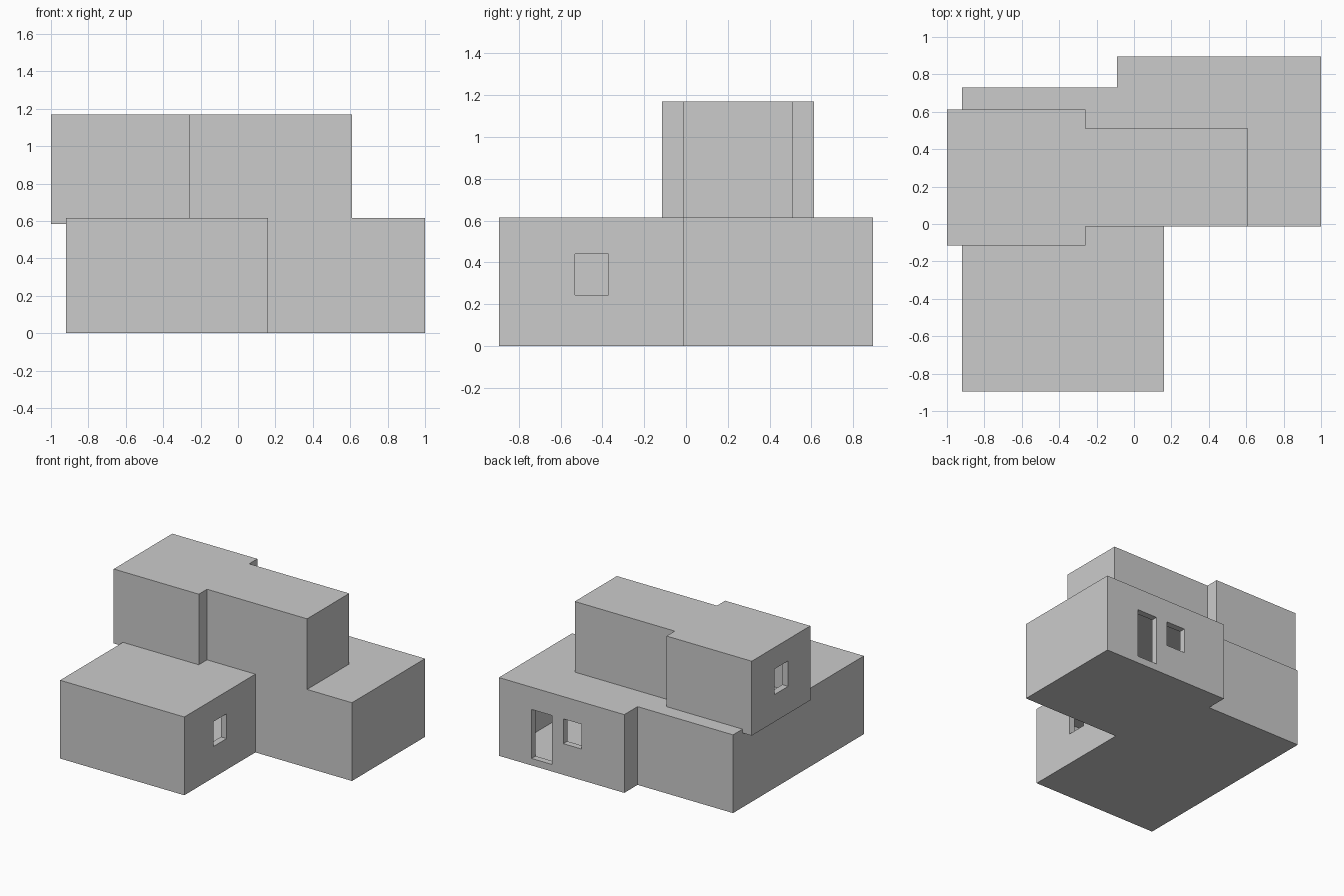
import bpy
import bmesh
from mathutils import Vector

if "Cube" in bpy.data.objects:
    bpy.data.objects.remove(bpy.data.objects["Cube"])

WALL = 0.05
LOWER = [(-0.92, -0.895), (0.16, -0.895), (0.16, -0.013), (1.0, -0.013),
         (1.0, 0.895), (-0.09, 0.895), (-0.09, 0.73), (-0.92, 0.73)]
UPPER = [(-1.0, -0.115), (-0.26, -0.115), (-0.26, -0.013), (0.61, -0.013),
         (0.61, 0.51), (-0.26, 0.51), (-0.26, 0.612), (-1.0, 0.612)]


def prism(name, outline, z0, z1):
    """Extrude a counter-clockwise floor plan from z0 to z1."""
    bm = bmesh.new()
    face = bm.faces.new([bm.verts.new((x, y, z0)) for x, y in outline])
    ext = bmesh.ops.extrude_face_region(bm, geom=[face])
    verts = [g for g in ext["geom"] if isinstance(g, bmesh.types.BMVert)]
    bmesh.ops.translate(bm, verts=verts, vec=(0, 0, z1 - z0))
    bmesh.ops.recalc_face_normals(bm, faces=bm.faces[:])
    mesh = bpy.data.meshes.new(name)
    bm.to_mesh(mesh)
    bm.free()
    obj = bpy.data.objects.new(name, mesh)
    bpy.context.collection.objects.link(obj)
    return obj


def inset(outline, t):
    """Shrink a counter-clockwise right-angled plan by the wall thickness."""
    pts = [Vector(p) for p in outline]
    result = []
    for i, p in enumerate(pts):
        a = (p - pts[i - 1]).normalized()
        b = (pts[(i + 1) % len(pts)] - p).normalized()
        result.append((p.x - t * (a.y + b.y), p.y + t * (a.x + b.x)))
    return result


def box(name, x0, x1, y0, y1, z0, z1):
    return prism(name, [(x0, y0), (x1, y0), (x1, y1), (x0, y1)], z0, z1)


def combine(target, tool, operation):
    """Apply a boolean and discard the tool object."""
    mod = target.modifiers.new(tool.name, 'BOOLEAN')
    mod.operation = operation
    mod.solver = 'EXACT'
    mod.object = tool
    bpy.context.view_layer.objects.active = target
    bpy.ops.object.modifier_apply(modifier=mod.name)
    bpy.data.objects.remove(tool)


# Two stacked storeys, the upper one overhanging on the left
house = prism("house", LOWER, 0.0, 0.615)
combine(house, prism("upper_storey", UPPER, 0.585, 1.17), 'UNION')

# Hollow rooms, then the door and windows through the outer walls
cutters = [
    prism("lower_room", inset(LOWER, WALL), 0.05, 0.565),
    prism("upper_room", inset(UPPER, WALL), 0.635, 1.12),
    box("back_door", 0.54, 0.715, 0.82, 0.95, 0.055, 0.44),
    box("back_window", 0.28, 0.44, 0.82, 0.95, 0.245, 0.44),
    box("side_window", 0.08, 0.22, -0.53, -0.37, 0.245, 0.44),
    box("upper_window", -1.05, -0.92, 0.16, 0.33, 0.80, 1.0),
]
for cutter in cutters:
    combine(house, cutter, 'DIFFERENCE')

# Merge coplanar faces left by the union
bm = bmesh.new()
bm.from_mesh(house.data)
bmesh.ops.dissolve_limit(bm, angle_limit=0.01, verts=bm.verts[:], edges=bm.edges[:])
bm.to_mesh(house.data)
bm.free()
